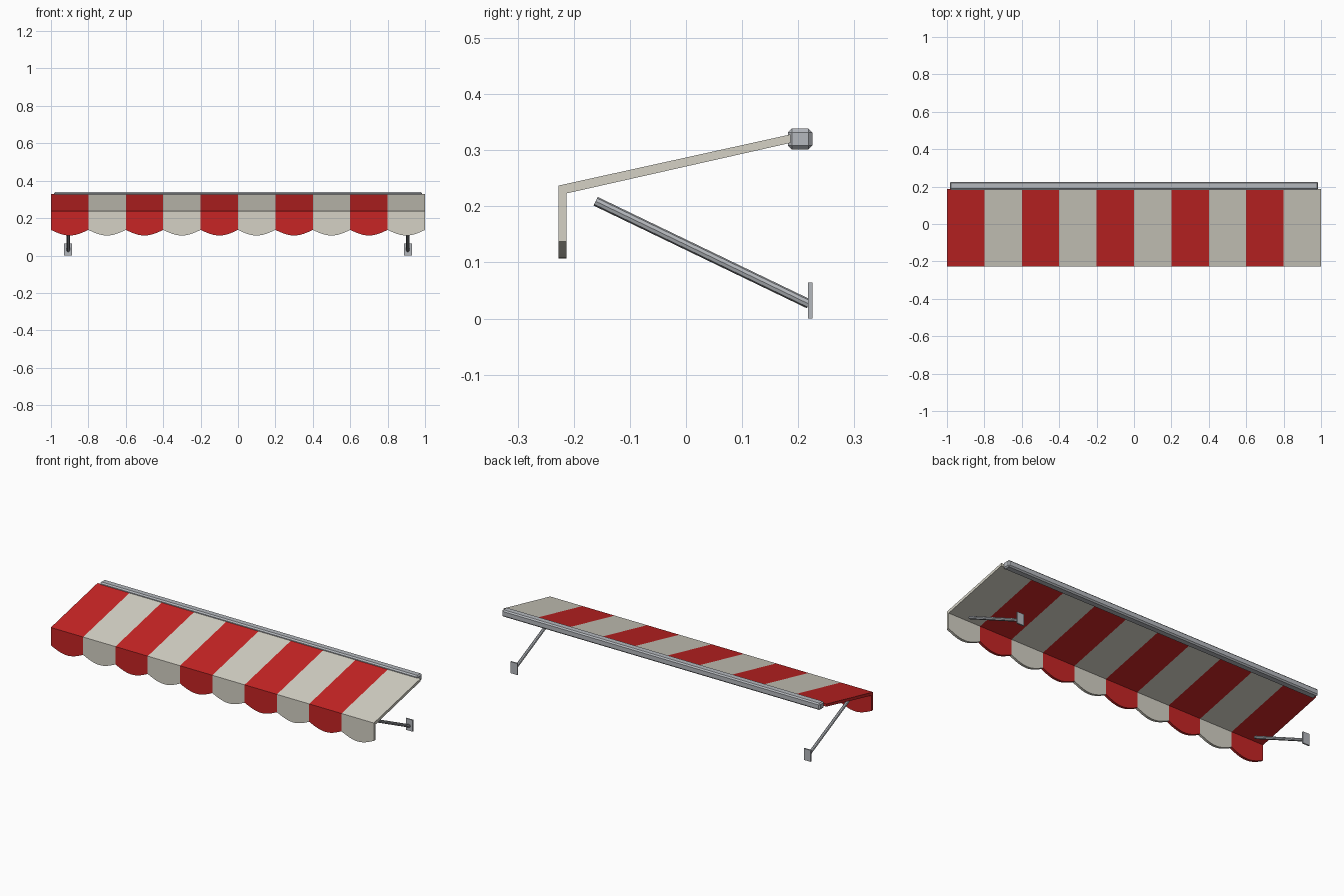
import bpy, bmesh, math
from mathutils import Vector

cube = bpy.data.objects.get("Cube")
if cube:
    bpy.data.objects.remove(cube, do_unlink=True)


def make_material(name, rgb):
    mat = bpy.data.materials.new(name)
    mat.use_nodes = True
    mat.diffuse_color = (*rgb, 1)
    mat.node_tree.nodes["Principled BSDF"].inputs["Base Color"].default_value = (*rgb, 1)
    return mat


red = make_material("red fabric", (0.57, 0.018, 0.018))
cream = make_material("cream fabric", (0.66, 0.64, 0.56))
metal = make_material("grey metal", (0.46, 0.48, 0.51))


def add_object(name, bm, materials):
    bmesh.ops.recalc_face_normals(bm, faces=bm.faces)
    mesh = bpy.data.meshes.new(name)
    bm.to_mesh(mesh)
    bm.free()
    for mat in materials:
        mesh.materials.append(mat)
    obj = bpy.data.objects.new(name, mesh)
    bpy.context.collection.objects.link(obj)
    return obj


def add_box(name, centre, size, bevel=0):
    bm = bmesh.new()
    bmesh.ops.create_cube(bm, size=1)
    for v in bm.verts:
        v.co = Vector(centre) + v.co * Vector(size)
    if bevel:
        bmesh.ops.bevel(bm, geom=bm.edges[:], offset=bevel, segments=1, affect='EDGES')
    return add_object(name, bm, [metal])


def add_rod(name, start, end, radius, sides=8):
    start, end = Vector(start), Vector(end)
    axis = end - start
    bm = bmesh.new()
    bmesh.ops.create_cone(bm, cap_ends=True, segments=sides, radius1=radius,
                          radius2=radius, depth=axis.length)
    matrix = axis.to_track_quat('Z', 'Y').to_matrix().to_4x4()
    matrix.translation = (start + end) / 2
    bm.transform(matrix)
    return add_object(name, bm, [metal])


# Striped canopy: a bent sheet whose front valance ends in one scallop per stripe
STRIPES, STEPS, WIDTH = 10, 12, 0.2
bm = bmesh.new()
rings = []
for k in range(STRIPES * STEPS + 1):
    x = -1 + k * WIDTH / STEPS
    hem = 0.137 - 0.03 * math.sin(math.pi * (k % STEPS) / STEPS)
    profile = [(0.186, 0.328), (-0.227, 0.237), (-0.227, hem),
               (-0.213, hem), (-0.213, 0.223), (0.186, 0.313)]
    rings.append([bm.verts.new((x, y, z)) for y, z in profile])
for k, (a, b) in enumerate(zip(rings, rings[1:])):
    for i in range(len(a)):
        j = (i + 1) % len(a)
        face = bm.faces.new((a[i], a[j], b[j], b[i]))
        face.material_index = (k // STEPS) % 2
# Sheet ends, split at the fold
for ring, index in ((rings[0], 0), (rings[-1], 1)):
    for corners in ((0, 1, 4, 5), (1, 2, 3, 4)):
        bm.faces.new([ring[c] for c in corners]).material_index = index
add_object("striped_canopy", bm, [red, cream])

# Roller housing along the wall
add_box("roller_housing", (0, 0.2035, 0.32), (1.97, 0.043, 0.038), bevel=0.007)

# Support arms with wall plates
for side, sign in (("left", 1), ("right", -1)):
    x = sign * 0.908
    add_rod(side + "_support_arm", (x, -0.161, 0.209), (x, 0.219, 0.026), 0.0085)
    add_box(side + "_wall_plate", (x, 0.221, 0.032), (0.042, 0.008, 0.064))
